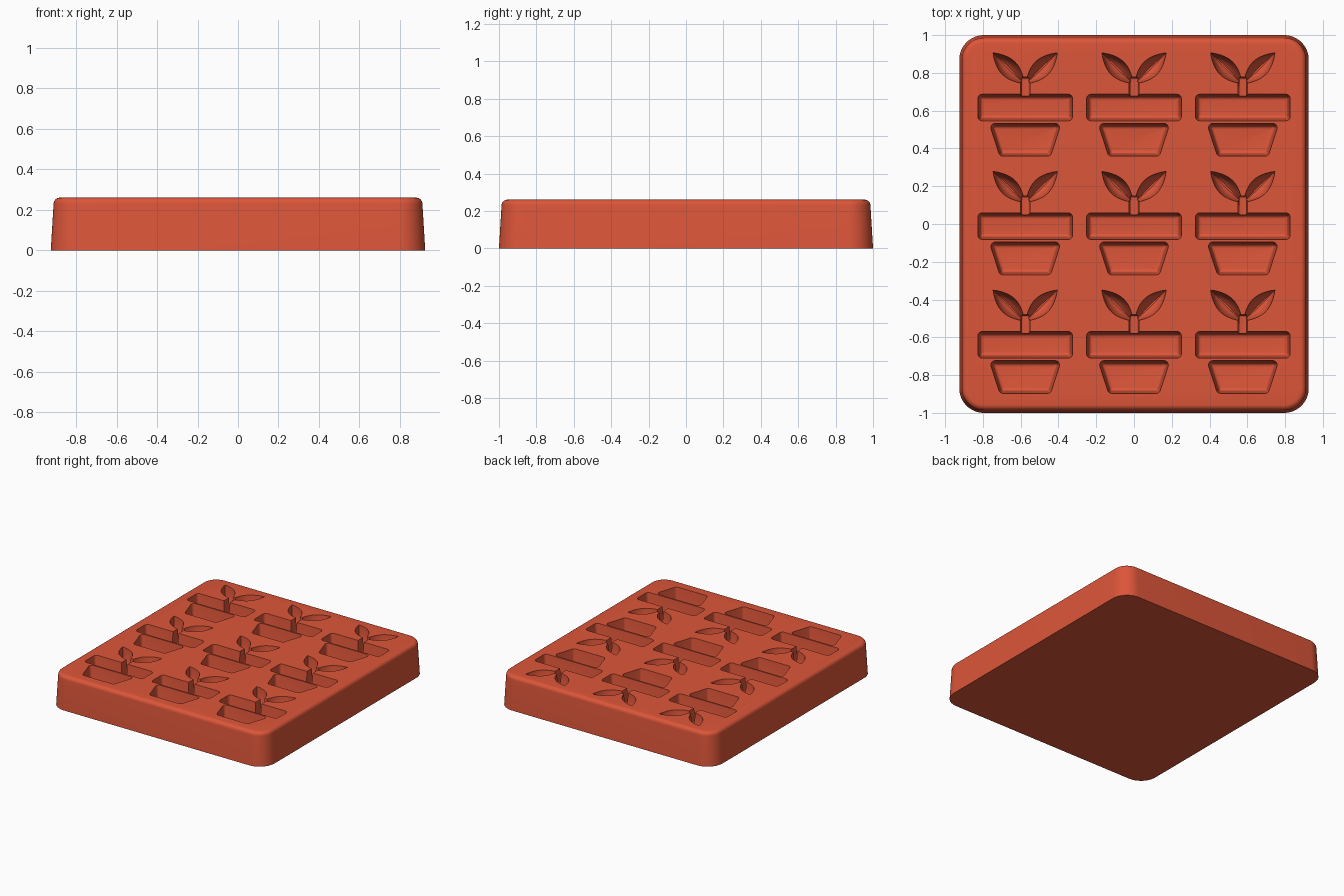
import bpy, bmesh, math
from mathutils import Vector

if "Cube" in bpy.data.objects:
    bpy.data.objects.remove(bpy.data.objects["Cube"])

H = 0.26          # tray height
DEPTH = 0.16      # cavity depth

clay = bpy.data.materials.new("terracotta_red")
clay.use_nodes = True
COLOUR = (0.72, 0.092, 0.041, 1)
clay.diffuse_color = COLOUR
clay.node_tree.nodes["Principled BSDF"].inputs["Base Color"].default_value = COLOUR


def rounded(corners, radius, inset=0.0, steps=6):
    """Outline of a convex counter-clockwise polygon, inset and with round corners."""
    pts = [Vector(c) for c in corners]
    out = []
    for i, p in enumerate(pts):
        a = (p - pts[i - 1]).normalized()
        b = (pts[(i + 1) % len(pts)] - p).normalized()
        n1, n2 = Vector((a.y, -a.x)), Vector((b.y, -b.x))
        r = max(radius - inset, 0.006)
        centre = p - (inset + r) * (n1 + n2) / (1 + n1.dot(n2))
        start = math.atan2(n1.y, n1.x)
        turn = n1.angle(n2)
        for k in range(steps + 1):
            t = start + turn * k / steps
            out.append(centre + r * Vector((math.cos(t), math.sin(t))))
    return out


def box(x, y0, y1):
    return [(-x, y0), (x, y0), (x, y1), (-x, y1)]


def leaf(width, side, n=14):
    """Pointed almond outline leaning to one side; width is a fraction of full size."""
    base, tip = Vector((0.004, 0.115)), Vector((0.17, 0.278))
    axis = tip - base
    normal = Vector((-axis.y, axis.x)).normalized()
    shrink = 0.75 + 0.25 * width
    ts = [k / n for k in range(n + 1)]
    path = [(t, -1) for t in ts] + [(t, 1) for t in reversed(ts[1:-1])]
    pts = []
    for t, s in path:
        along = 0.5 + (t - 0.5) * shrink
        bulge = 0.047 * width * max(math.sin(math.pi * t), 0) ** 0.9
        p = base + axis * along + normal * s * bulge
        pts.append(Vector((p.x * side, p.y)))
    return pts if side > 0 else pts[::-1]


def loft(bm, levels, dx=0.0, dy=0.0):
    """Closed skin through (outline, z) levels from bottom to top."""
    rings = [[bm.verts.new((p.x + dx, p.y + dy, z)) for p in outline] for outline, z in levels]
    for low, high in zip(rings, rings[1:]):
        for i in range(len(low)):
            j = (i + 1) % len(low)
            bm.faces.new((low[i], low[j], high[j], high[i]))
    bm.faces.new(rings[0][::-1])
    bm.faces.new(rings[-1])


def finish(bm, name):
    mesh = bpy.data.meshes.new(name)
    bm.to_mesh(mesh)
    bm.free()
    mesh.materials.append(clay)
    obj = bpy.data.objects.new(name, mesh)
    bpy.context.scene.collection.objects.link(obj)
    return obj


def cavity(corners, radius, depth, draft=0.014, fillet=0.018):
    """Drafted pocket with a rounded floor edge, reaching just above the tray."""
    levels = []
    for k in range(5):
        t = math.pi / 2 * k / 4
        levels.append((rounded(corners, radius, draft + fillet * (1 - math.sin(t))),
                       H - depth + fillet * (1 - math.cos(t))))
    levels.append((rounded(corners, radius), H + 0.01))
    return levels


def leaf_levels(side):
    profile = [(0.1, -0.12), (0.4, -0.108), (0.65, -0.085), (0.85, -0.05), (1, -0.003), (1.01, 0.03)]
    return [(leaf(w, side), H + z) for w, z in profile]


# Tray body: tapered sides, rounded corners and a soft top edge
bm = bmesh.new()
outline = box(0.925, -1, 1)
body = [(rounded(outline, 0.13, 0, 12), 0)]
for k in range(7):
    t = math.pi / 2 * k / 6
    body.append((rounded(outline, 0.13, 0.014 + 0.03 * (1 - math.cos(t)), 12),
                 H - 0.03 + 0.03 * math.sin(t)))
loft(bm, body)
tray = finish(bm, "mould_tray")

# Cavity shapes of one plant pot
pot = [(-0.135, -0.27), (0.135, -0.27), (0.192, -0.094), (-0.192, -0.094)]
shapes = {
    "pot_cutter": [cavity(pot, 0.025, DEPTH), cavity(box(0.252, -0.083, 0.06), 0.025, DEPTH)],
    "stem_cutter": [cavity(box(0.026, 0.02, 0.15), 0.008, 0.11, 0.005, 0.009)],
    "left_leaf_cutter": [leaf_levels(1)],
    "right_leaf_cutter": [leaf_levels(-1)],
}

# Sink a three by three grid of plant pots into the tray
bpy.context.view_layer.objects.active = tray
tray.select_set(True)
for name, parts in shapes.items():
    bm = bmesh.new()
    for col in (-1, 0, 1):
        for row in (-1, 0, 1):
            for levels in parts:
                loft(bm, levels, col * 0.576, row * 0.628)
    cutter = finish(bm, name)
    cutter.hide_render = True
    mod = tray.modifiers.new(name, "BOOLEAN")
    mod.operation = "DIFFERENCE"
    mod.object = cutter
    # Use the first solver that really cuts the tray
    for solver in ("MANIFOLD", "EXACT", "FLOAT"):
        mod.solver = solver
        bpy.context.view_layer.update()
        cut = tray.evaluated_get(bpy.context.evaluated_depsgraph_get())
        if len(cut.data.polygons) > len(tray.data.polygons):
            break
    bpy.ops.object.modifier_apply(modifier=mod.name)
    bpy.data.objects.remove(cutter)

bpy.ops.object.shade_smooth_by_angle(angle=math.radians(32))
